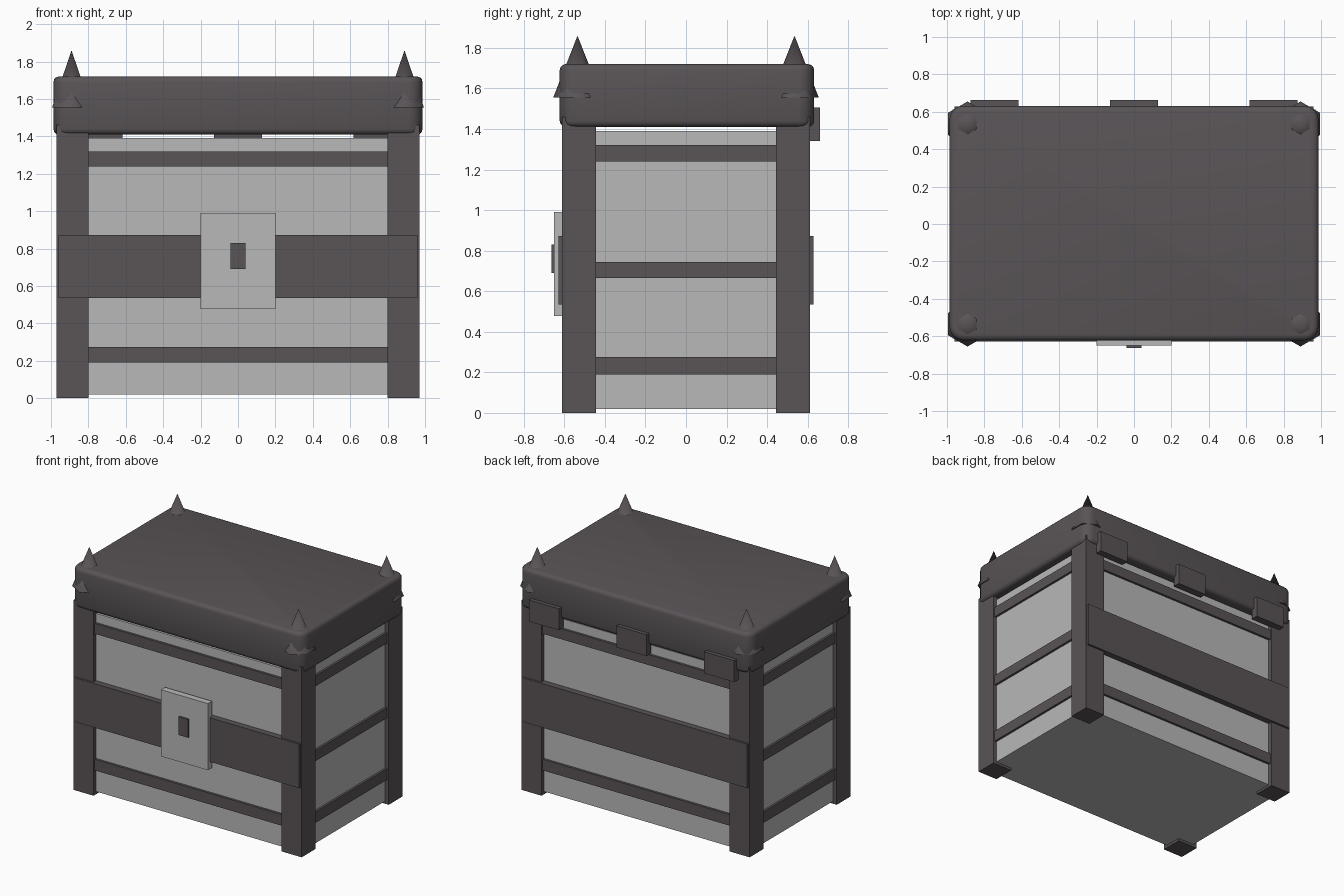
import bpy, bmesh
from mathutils import Vector

if "Cube" in bpy.data.objects:
    bpy.data.objects.remove(bpy.data.objects["Cube"])


def material(name, color):
    m = bpy.data.materials.new(name)
    m.diffuse_color = (*color, 1)
    m.use_nodes = True
    m.node_tree.nodes["Principled BSDF"].inputs["Base Color"].default_value = m.diffuse_color
    return m


DARK = material("dark iron", (0.10, 0.088, 0.094))
PALE = material("pale grey", (0.48, 0.48, 0.48))


def finish(bm, name, mat):
    bmesh.ops.recalc_face_normals(bm, faces=bm.faces)
    mesh = bpy.data.meshes.new(name)
    bm.to_mesh(mesh)
    bm.free()
    mesh.materials.append(mat)
    ob = bpy.data.objects.new(name, mesh)
    bpy.context.collection.objects.link(ob)
    return ob


def cuboid(x0, x1, y0, y1, z0, z1):
    bm = bmesh.new()
    bmesh.ops.create_cube(bm, size=1)
    for v in bm.verts:
        v.co = Vector(((x0 + x1) / 2 + v.co.x * (x1 - x0),
                       (y0 + y1) / 2 + v.co.y * (y1 - y0),
                       (z0 + z1) / 2 + v.co.z * (z1 - z0)))
    return bm


def box(name, mat, *bounds):
    return finish(cuboid(*bounds), name, mat)


# Panelled body
box("body", PALE, -0.94, 0.94, -0.58, 0.58, 0.02, 1.39)

# Corner posts and lid spikes
for sx in (-1, 1):
    for sy in (-1, 1):
        xs = sorted((sx * 0.80, sx * 0.97))
        ys = sorted((sy * 0.445, sy * 0.612))
        box("corner_post", DARK, *xs, *ys, 0, 1.46)
        bm = bmesh.new()
        bmesh.ops.create_cone(bm, cap_ends=True, segments=6, radius1=0.12,
                              radius2=0, depth=0.305)
        # six-sided spike with points towards front and back
        for v in bm.verts:
            v.co += Vector((sx * 0.89, sy * 0.535, 1.7075))
        for f in bm.faces:
            f.smooth = len(f.verts) == 3
        for e in bm.edges:
            e.smooth = all(len(f.verts) == 3 for f in e.link_faces)
        finish(bm, "spike", DARK)

# Horizontal rails on all four sides
for z0, z1 in ((0.19, 0.275), (0.665, 0.745), (1.24, 1.32)):
    for s in (-1, 1):
        ys = sorted((s * 0.56, s * 0.598))
        xs = sorted((s * 0.92, s * 0.957))
        box("long_rail", DARK, -0.81, 0.81, *ys, z0, z1)
        box("side_rail", DARK, *xs, -0.46, 0.46, z0, z1)

# Wide bands across front and back
for s in (-1, 1):
    ys = sorted((s * 0.57, s * 0.628))
    box("wide_band", DARK, -0.96, 0.96, *ys, 0.535, 0.873)

# Lock plate and keyhole
box("lock_plate", PALE, -0.2, 0.2, -0.65, -0.60, 0.478, 0.99)
box("keyhole", DARK, -0.04, 0.04, -0.664, -0.648, 0.69, 0.83)

# Hinges on the back
for x in (-0.745, 0, 0.745):
    box("hinge", DARK, x - 0.128, x + 0.128, 0.605, 0.662, 1.34, 1.505)

# Rounded lid
bm = cuboid(-0.987, 0.987, -0.623, 0.632, 1.41, 1.72)
upright = [e for e in bm.edges
           if abs(e.verts[0].co.z - e.verts[1].co.z) > 0.1]
bmesh.ops.bevel(bm, geom=upright, offset=0.075, segments=4, profile=0.5,
                affect='EDGES')
rims = [e for e in bm.edges
        if abs(e.verts[0].co.z - e.verts[1].co.z) < 0.001]
bmesh.ops.bevel(bm, geom=rims, offset=0.03, segments=3, profile=0.5,
                affect='EDGES')
lid = finish(bm, "lid", DARK)
for p in lid.data.polygons:
    p.use_smooth = True
